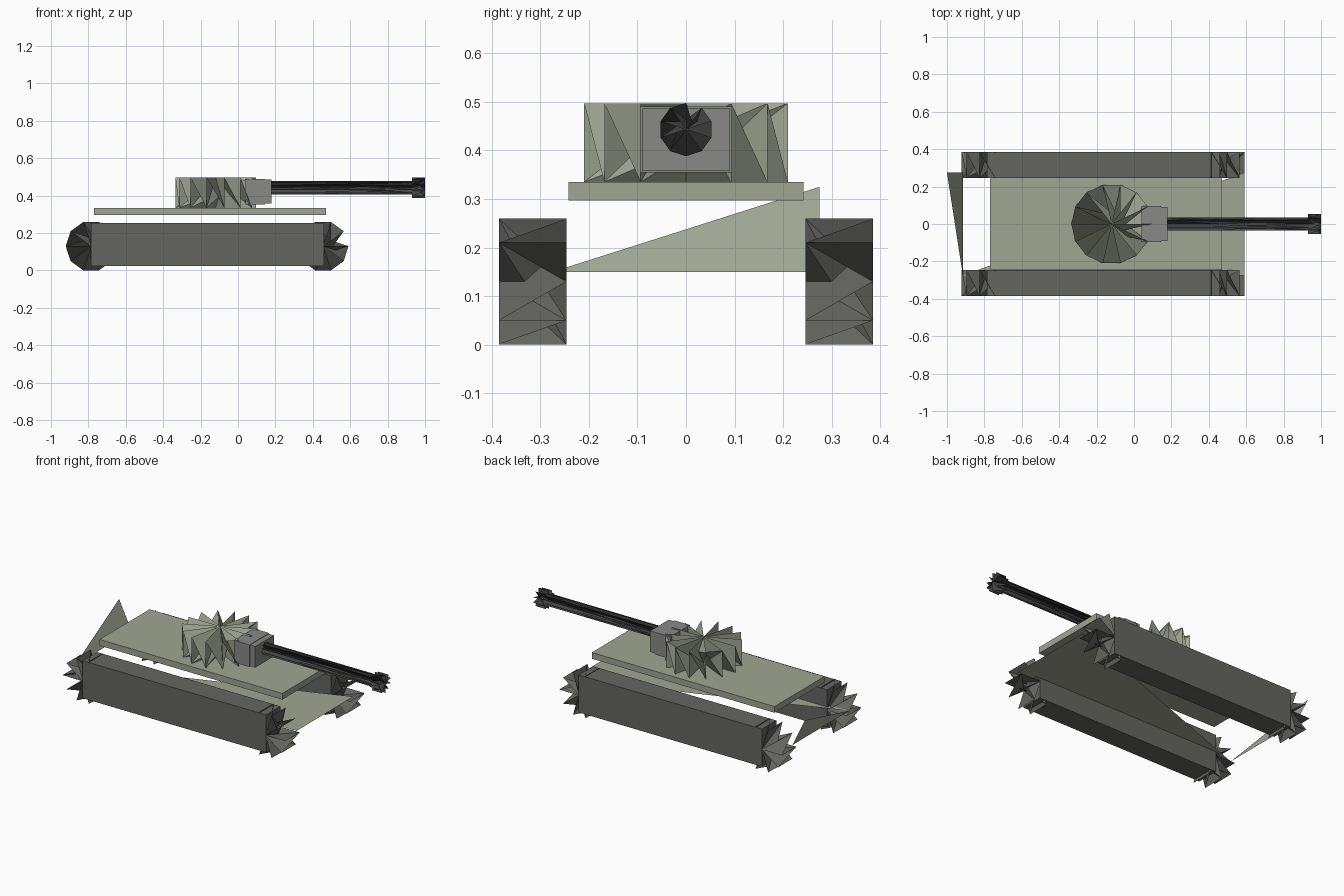
import bpy
import math

if "Cube" in bpy.data.objects:
    bpy.data.objects.remove(bpy.data.objects["Cube"])


def material(name, rgb):
    m = bpy.data.materials.new(name)
    m.diffuse_color = (*rgb, 1)
    m.use_nodes = True
    m.node_tree.nodes["Principled BSDF"].inputs["Base Color"].default_value = m.diffuse_color
    return m


GREEN = material("green_paint", (0.35, 0.38, 0.29))
DARK = material("track_rubber", (0.13, 0.13, 0.12))
STEEL = material("steel", (0.25, 0.25, 0.24))
GUN = material("gun_metal", (0.06, 0.06, 0.06))


def add_mesh(name, verts, faces, mat):
    mesh = bpy.data.meshes.new(name)
    mesh.from_pydata(verts, [], faces)
    mesh.update()
    obj = bpy.data.objects.new(name, mesh)
    mesh.materials.append(mat)
    bpy.context.collection.objects.link(obj)
    return obj


def box(name, lo, hi, mat):
    verts = [(x, y, z) for x in (lo[0], hi[0]) for y in (lo[1], hi[1]) for z in (lo[2], hi[2])]
    faces = [(0, 1, 3, 2), (4, 6, 7, 5), (0, 4, 5, 1), (2, 3, 7, 6), (0, 2, 6, 4), (1, 5, 7, 3)]
    return add_mesh(name, verts, faces, mat)


def bladed_drum(name, axis, center, radius, lo, hi, n, mat):
    """Drum made of slanted radial blades: rim points alternate between both ends."""
    def place(r, angle, h):
        c, s = r * math.cos(angle), r * math.sin(angle)
        if axis == 'Z':
            return (center[0] + c, center[1] + s, h)
        if axis == 'Y':
            return (center[0] + c, h, center[1] - s)
        return (h, center[0] - s, center[1] + c)

    verts = []
    for i in range(n):
        a = 2 * math.pi * i / n
        verts += [place(radius, a, lo), place(radius, a, hi)]
    verts += [place(0, 0, lo), place(0, 0, hi)]
    faces = []
    for i in range(n):
        j = (i + 1) % n
        # crossing walls through the middle
        faces += [(i, j, n + j), (i, n + j, n + i)]
        # blades to the two hubs
        faces += [(2 * n, j, i), (2 * n + 1, n + i, n + j)]
    return add_mesh(name, verts, faces, mat)


# Open hull: half of the floor and half of the sloped rear plate
add_mesh("hull_floor", [(-0.915, -0.275, 0.15), (0.59, -0.275, 0.15), (0.59, 0.275, 0.15)],
         [(0, 1, 2)], GREEN)
add_mesh("hull_rear_plate", [(-1.0, 0.275, 0.325), (-0.915, 0.275, 0.15), (-0.915, -0.275, 0.15)],
         [(0, 1, 2)], GREEN)

# Deck
box("deck", (-0.77, -0.242, 0.297), (0.47, 0.242, 0.335), GREEN)

# Tracks with end wheels on both sides
for side, y0, y1 in (("right", -0.385, -0.246), ("left", 0.246, 0.385)):
    box(f"track_{side}", (-0.785, y0, 0.025), (0.46, y1, 0.255), DARK)
    for end, x in (("rear", -0.785), ("front", 0.455)):
        bladed_drum(f"wheel_{end}_{side}", 'Y', (x, 0.13), 0.136, y0, y1, 10, DARK)

# Turret and gun
bladed_drum("turret", 'Z', (-0.12, 0), 0.215, 0.335, 0.497, 14, GREEN)
box("gun_mount", (0.04, -0.095, 0.354), (0.145, 0.095, 0.49), STEEL)
box("gun_mount_front", (0.145, -0.09, 0.358), (0.18, 0.09, 0.487), STEEL)
bladed_drum("barrel", 'X', (0, 0.443), 0.036, 0.16, 0.96, 10, GUN)
bladed_drum("muzzle", 'X', (0, 0.443), 0.055, 0.93, 1.0, 10, GUN)
